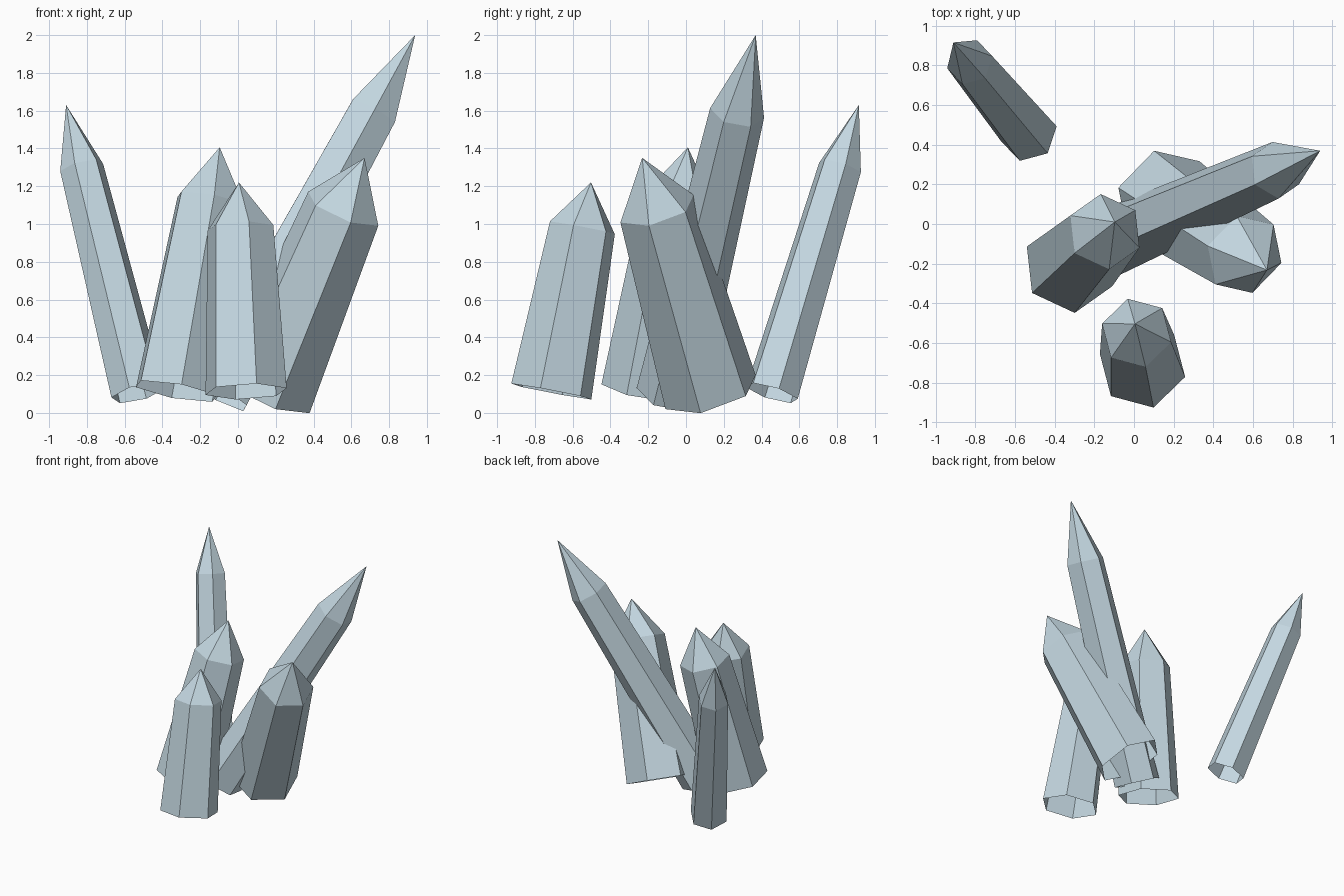
import bpy
import bmesh
from math import cos, sin, radians, pi
from mathutils import Vector

cube = bpy.data.objects.get("Cube")
if cube:
    bpy.data.objects.remove(cube, do_unlink=True)

# Single pale ice-blue material
COLOUR = (0.55, 0.68, 0.75, 1.0)
ice = bpy.data.materials.new("pale_ice_blue")
ice.use_nodes = True
ice.diffuse_color = COLOUR
ice.node_tree.nodes["Principled BSDF"].inputs["Base Color"].default_value = COLOUR

SIDES = 6
SHOULDER = 0.783   # where the point begins, along the axis
TAPER = 0.81       # shoulder radius relative to base radius


def crystal(name, base, tip, radius, phase):
    """Tapered six-sided shaft with a pointed end and an open base."""
    base, tip = Vector(base), Vector(tip)
    axis = (tip - base).normalized()
    # Corner direction seen from above, made square to the axis
    a = radians(phase)
    u = Vector((cos(a), sin(a), 0))
    u.z = -u.dot(axis) / axis.z
    u.normalize()
    v = axis.cross(u)

    bm = bmesh.new()

    def ring(centre, r):
        angles = [2 * pi * i / SIDES for i in range(SIDES)]
        return [bm.verts.new(centre + r * (cos(t) * u + sin(t) * v)) for t in angles]

    low = ring(base, radius)
    high = ring(base.lerp(tip, SHOULDER), radius * TAPER)
    point = bm.verts.new(tip)
    for i in range(SIDES):
        j = (i + 1) % SIDES
        bm.faces.new((low[i], low[j], high[j], high[i]))
        bm.faces.new((high[i], high[j], point))

    mesh = bpy.data.meshes.new(name)
    bm.to_mesh(mesh)
    bm.free()
    mesh.materials.append(ice)
    obj = bpy.data.objects.new(name, mesh)
    bpy.context.collection.objects.link(obj)
    return obj


# Cluster: base centre, tip, base radius, corner angle
crystal("back_right_crystal", (-0.53, 0.455, 0.105), (-0.91, 0.915, 1.63), 0.147, 15)
crystal("front_crystal", (0.043, -0.713, 0.113), (0.005, -0.503, 1.22), 0.223, -15)
crystal("right_crystal", (-0.325, -0.214, 0.115), (-0.097, 0.01, 1.406), 0.238, -25)
crystal("left_crystal", (0.15, 0.13, 0.11), (0.67, -0.232, 1.35), 0.26, -13)
crystal("tall_crystal", (-0.10, -0.085, 0.10), (0.938, 0.369, 2.0), 0.18, 96)
